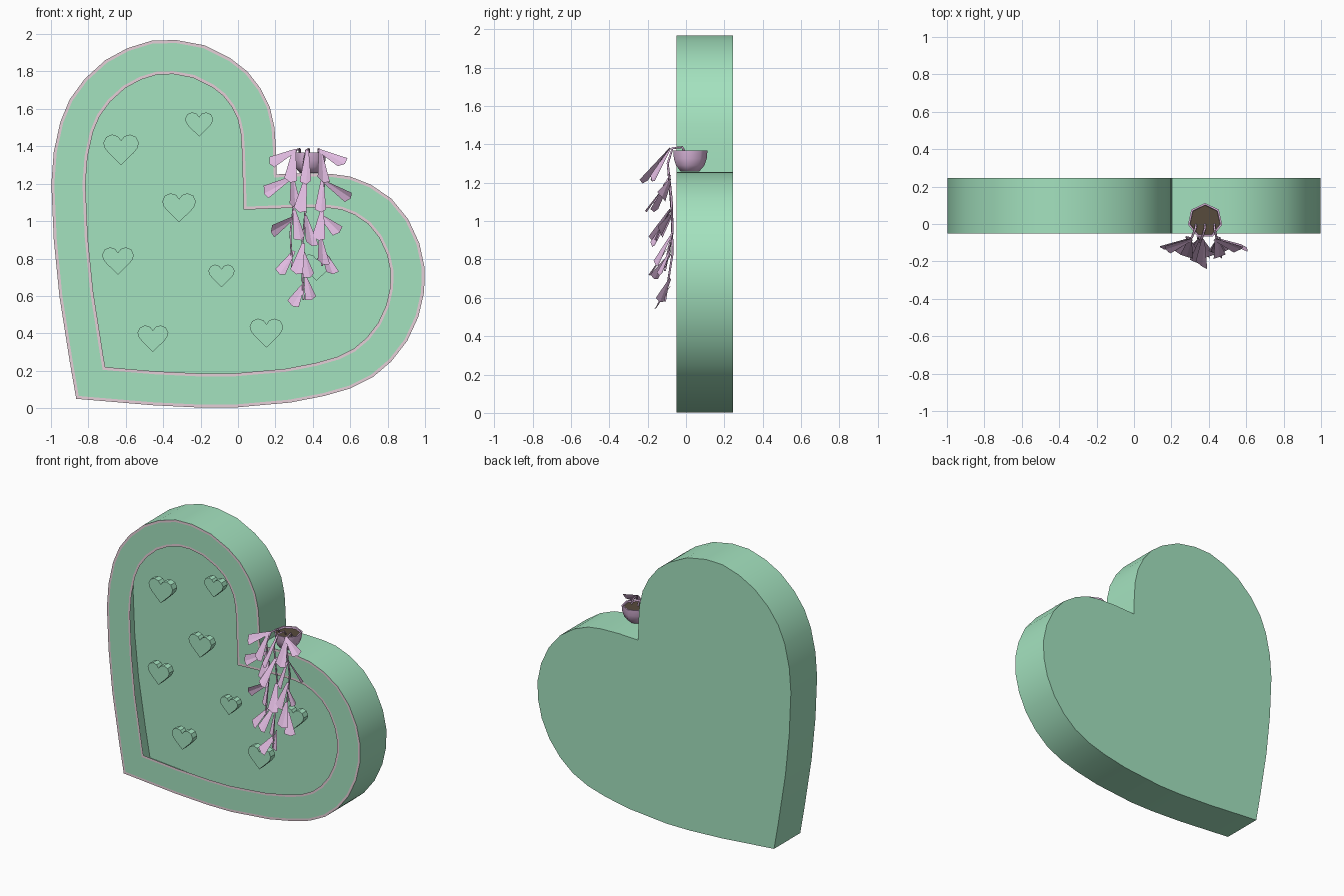
import bpy, bmesh, math
from mathutils import Vector, Matrix

if "Cube" in bpy.data.objects:
    bpy.data.objects.remove(bpy.data.objects["Cube"])


def material(name, col):
    m = bpy.data.materials.new(name)
    m.diffuse_color = (*col, 1)
    m.use_nodes = True
    m.node_tree.nodes["Principled BSDF"].inputs["Base Color"].default_value = m.diffuse_color
    return m


GREEN = material("mint green", (0.37, 0.76, 0.52))
PINK = material("soft pink", (0.74, 0.49, 0.74))
TRIM = material("pale pink trim", (0.78, 0.62, 0.68))
SOIL = material("soil brown", (0.095, 0.07, 0.045))


def make_object(name, bm, mats, smooth=None, recalc=True):
    if recalc:
        bmesh.ops.recalc_face_normals(bm, faces=bm.faces)
    me = bpy.data.meshes.new(name)
    bm.to_mesh(me)
    bm.free()
    ob = bpy.data.objects.new(name, me)
    bpy.context.collection.objects.link(ob)
    for m in mats:
        me.materials.append(m)
    if smooth:
        bpy.ops.object.select_all(action='DESELECT')
        ob.select_set(True)
        bpy.context.view_layer.objects.active = ob
        bpy.ops.object.shade_smooth_by_angle(angle=math.radians(smooth))
    return ob


def bridge(bm, a, b, mat=0):
    n = len(a)
    for i in range(n):
        j = (i + 1) % n
        bm.faces.new((a[j], a[i], b[i], b[j])).material_index = mat


def inset(pts, d):
    """Mitred inward offset of a clockwise outline."""
    out = []
    for i, p in enumerate(pts):
        p = Vector(p)
        e1 = (p - Vector(pts[i - 1])).normalized()
        e2 = (Vector(pts[(i + 1) % len(pts)]) - p).normalized()
        n1, n2 = Vector((e1.y, -e1.x)), Vector((e2.y, -e2.x))
        out.append(p + (n1 + n2) * d / (1 + n1.dot(n2)))
    return out


# Hollow tilted heart box: back, side wall and open front border with trim lines
outline = [(-.865, .05), (-.90, .25), (-.955, .6), (-.985, .9), (-.998, 1.2),
           (-.985, 1.37), (-.95, 1.53), (-.90, 1.65), (-.82, 1.76),
           (-.71, 1.86), (-.59, 1.925), (-.46, 1.965), (-.33, 1.968),
           (-.18, 1.94), (-.04, 1.87), (.05, 1.80), (.12, 1.71), (.17, 1.61),
           (.195, 1.5), (.203, 1.38), (.207, 1.25), (.36, 1.256), (.5, 1.252),
           (.6, 1.238), (.71, 1.195), (.82, 1.12), (.91, 1.01), (.97, .88),
           (.998, .75), (.995, .62), (.965, .49), (.905, .36), (.82, .25),
           (.72, .165), (.6, .105), (.46, .065), (.28, .03), (-.02, .003),
           (-.2, .003), (-.45, .015)]
FRONT, BACK = -.05, .245
bm = bmesh.new()
loops = [[bm.verts.new((p[0], y, p[1])) for p in inset(outline, d)]
         for d, y in [(0, BACK), (0, FRONT), (.016, FRONT), (.166, FRONT),
                      (.182, FRONT)]]
for k, mat in enumerate([0, 1, 0, 1]):
    bridge(bm, loops[k], loops[k + 1], mat)
bm.faces.new(loops[0])
bm.normal_update()
for f in bm.faces:  # all normals face out of the box
    c, n = f.calc_center_median(), f.normal
    if (abs(n.y) > .5 and n.y * (c.y - .1) < 0):
        f.normal_flip()
wall = [f for f in bm.faces if abs(f.normal.y) < .5]
top = max(wall, key=lambda f: f.calc_center_median().z)
if top.normal.z < 0:
    for f in wall:
        f.normal_flip()
make_object("heart_box", bm, [GREEN, TRIM], 35, recalc=False)

# Small hearts floating inside the box: x, z, width
half = [(0, .24), (.09, .36), (.25, .41), (.42, .34), (.5, .17), (.46, .03),
        (.36, -.1), (0, -.45)]
shape = half + [(-x, z) for x, z in half[-2:0:-1]]
hearts = [(-.625, 1.385, .19), (-.208, 1.52, .15), (-.315, 1.075, .18),
          (-.642, .79, .17), (-.088, .71, .14), (-.455, .375, .165),
          (.152, .405, .18), (.42, .755, .165)]
for n, (cx, cz, w) in enumerate(hearts):
    bm = bmesh.new()
    a, b = [[bm.verts.new((cx + x * w, y, cz + z * w)) for x, z in shape]
            for y in (.022, .072)]
    bridge(bm, a, b)
    bm.faces.new(a)
    bm.faces.new(b)
    make_object("small_heart_%d" % (n + 1), bm, [GREEN])

# Plant bowl, seven sided, filled with soil
PX, PY = .38, .018
bm = bmesh.new()
rings = [[bm.verts.new((PX + r * math.sin(2 * math.pi * i / 7),
                        PY + r * math.cos(2 * math.pi * i / 7), z))
          for i in range(7)]
         for r, z in [(.05, 1.257), (.078, 1.29), (.09, 1.325), (.094, 1.367),
                      (.084, 1.367), (.082, 1.355)]]
for a, b in zip(rings, rings[1:]):
    bridge(bm, a, b)
bm.faces.new(rings[0])
bm.faces.new(rings[-1]).material_index = 1
make_object("plant_bowl", bm, [PINK, SOIL], 60)

# Hanging stems: start x, hanging x, bottom z
for n, (x0, x1, zb) in enumerate([(.33, .29, .74), (.38, .35, .58),
                                  (.43, .45, .76)]):
    cu = bpy.data.curves.new("stem", 'CURVE')
    cu.dimensions = '3D'
    cu.bevel_depth = .006
    cu.bevel_resolution = 0
    cu.use_fill_caps = True
    drop = 1.3 - zb
    pts = [(x0, .0, 1.35), (x0, -.02, 1.385), ((x0 + x1) / 2, -.07, 1.38),
           (x1, -.095, 1.3), (x1 + .01, -.075, 1.3 - drop * .35),
           (x1 - .01, -.07, 1.3 - drop * .65), (x1, -.11, zb)]
    sp = cu.splines.new('POLY')
    sp.points.add(len(pts) - 1)
    for q, p in zip(sp.points, pts):
        q.co = (*p, 1)
    cu.materials.append(PINK)
    ob = bpy.data.objects.new("stem_%d" % (n + 1), cu)
    bpy.context.collection.objects.link(ob)

# Leaves: base x, base z, sideways reach, drop, forward reach
leaves = [(.31, 1.38, -.14, .07, .06), (.43, 1.38, .14, .07, .06),
          (.30, 1.38, -.02, .17, .10), (.37, 1.38, -.01, .18, .15),
          (.44, 1.38, .02, .17, .10), (.28, 1.23, -.14, .08, .05),
          (.46, 1.21, .14, .09, .05), (.29, 1.24, .02, .17, .08),
          (.36, 1.22, -.03, .17, .13), (.45, 1.22, -.01, .17, .09),
          (.30, 1.02, -.12, .08, .06), (.44, 1.03, .10, .09, .06),
          (.30, 1.06, .03, .16, .10), (.36, 1.03, .04, .16, .10),
          (.45, 1.06, -.02, .16, .08), (.30, .84, -.08, .12, .07),
          (.45, .85, .06, .13, .06), (.35, .88, -.04, .16, .11),
          (.35, .83, .03, .13, .09), (.44, .92, .02, .15, .08),
          (.35, .66, -.06, .11, .08), (.36, .70, .03, .12, .06)]
bm = bmesh.new()
for i, (x, z, dx, dz, dy) in enumerate(leaves):
    base = Vector((x, -.082, z))
    reach = Vector((dx, -dy, -dz))
    side = reach.cross(Vector((0, -1, 0))).normalized()
    roll = Matrix.Rotation((.55, -.55, .2)[i % 3], 3, reach)
    side = roll @ side
    up = side.cross(reach).normalized()
    tip = base + reach
    v = [bm.verts.new(p) for p in (
        base - side * .009, base + side * .009,
        tip + side * .036 - reach * .12, tip - up * .008,
        tip - side * .036 - reach * .03)]
    for f in (bm.faces.new((v[0], v[1], v[2], v[3])),
              bm.faces.new((v[0], v[3], v[4]))):
        f.normal_update()
        if f.normal.y > 0:
            f.normal_flip()
make_object("leaves", bm, [PINK], recalc=False)
